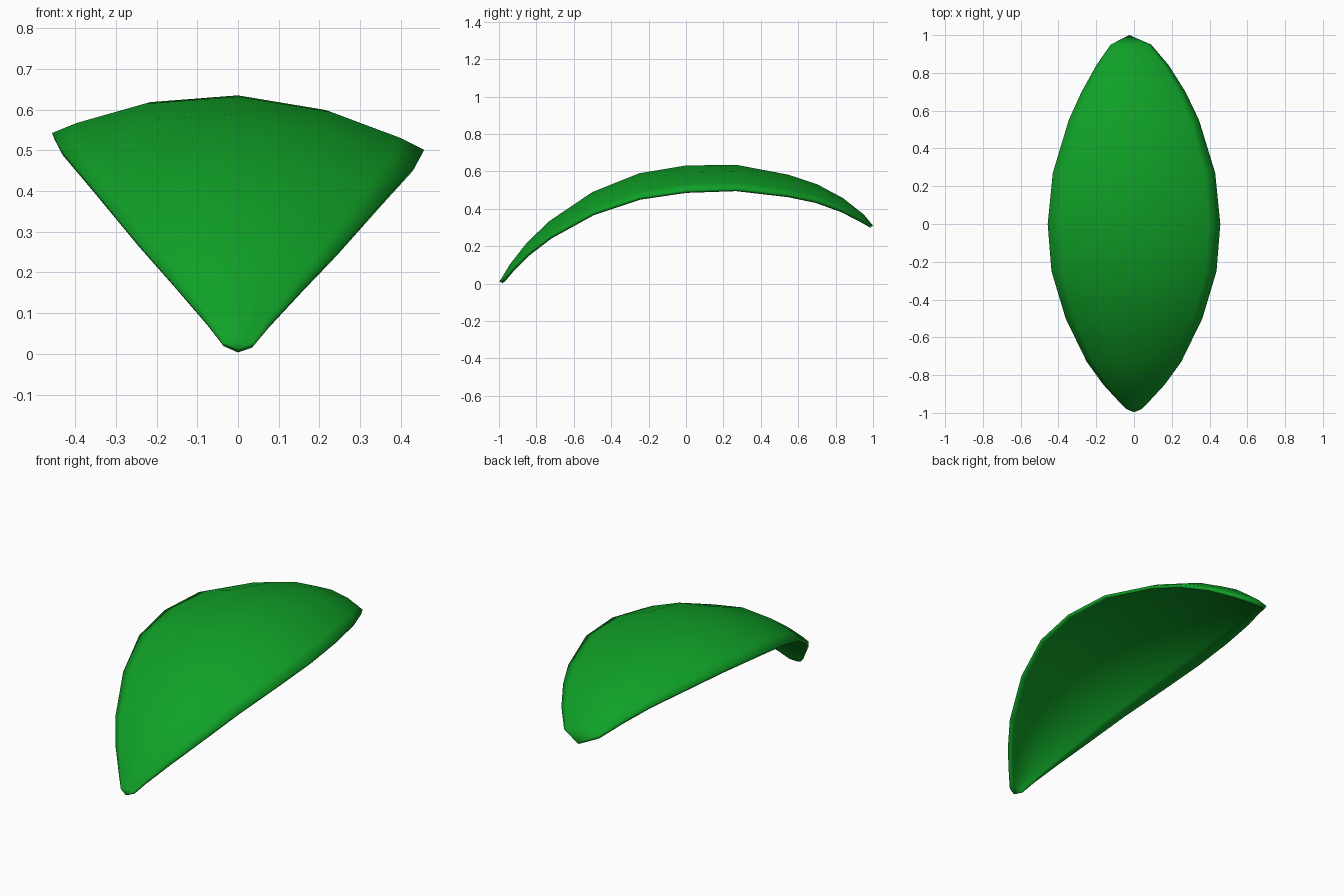
import bpy
import bmesh
import math

cube = bpy.data.objects.get("Cube")
if cube:
    bpy.data.objects.remove(cube, do_unlink=True)

# One green for the whole shell
green = bpy.data.materials.new("leaf green")
green.use_nodes = True
colour = (0.005, 0.35, 0.02, 1)
green.diffuse_color = colour
green.node_tree.nodes["Principled BSDF"].inputs["Base Color"].default_value = colour

# Ribs from front to back: y, half width, crest height
FRONT_TIP = (0, -0.997, 0.012)
BACK_TIP = (-0.025, 1, 0.31)
RIBS = [
    (-0.98, 0.04, 0.04), (-0.94, 0.08, 0.105), (-0.85, 0.163, 0.22),
    (-0.73, 0.25, 0.335), (-0.5, 0.362, 0.49), (-0.25, 0.437, 0.59),
    (0, 0.457, 0.632), (0.27, 0.43, 0.635), (0.55, 0.345, 0.582),
    (0.7, 0.275, 0.532), (0.84, 0.192, 0.457), (0.95, 0.107, 0.37),
]
SEGMENTS = 6
DROP = 0.11     # how far the sides fall below the crest
TILT = 0.045    # slight roll to one side


def rib(bm, y, half_width, crest):
    verts = []
    shift = -0.022 * max(0, y) ** 6
    drop = DROP * (1 - y * y) ** 0.6
    for i in range(SEGMENTS + 1):
        u = math.sin(math.pi * (i / SEGMENTS - 0.5))
        x = half_width * u
        verts.append(bm.verts.new((x + shift, y, crest - drop * u * u - TILT * x)))
    return verts


# Curved shell skin
bm = bmesh.new()
rows = [rib(bm, *r) for r in RIBS]
for a, b in zip(rows, rows[1:]):
    for i in range(SEGMENTS):
        bm.faces.new((a[i], a[i + 1], b[i + 1], b[i]))

# Close both pointed ends with fans
front, back = bm.verts.new(FRONT_TIP), bm.verts.new(BACK_TIP)
for i in range(SEGMENTS):
    bm.faces.new((front, rows[0][i + 1], rows[0][i]))
    bm.faces.new((back, rows[-1][i], rows[-1][i + 1]))
for face in bm.faces:
    face.smooth = True

mesh = bpy.data.meshes.new("leaf_shell")
bm.to_mesh(mesh)
bm.free()
mesh.materials.append(green)
shell = bpy.data.objects.new("leaf_shell", mesh)
bpy.context.collection.objects.link(shell)

# Thin wall on the hollow side
wall = shell.modifiers.new("wall", "SOLIDIFY")
wall.thickness = 0.018
wall.offset = -1
